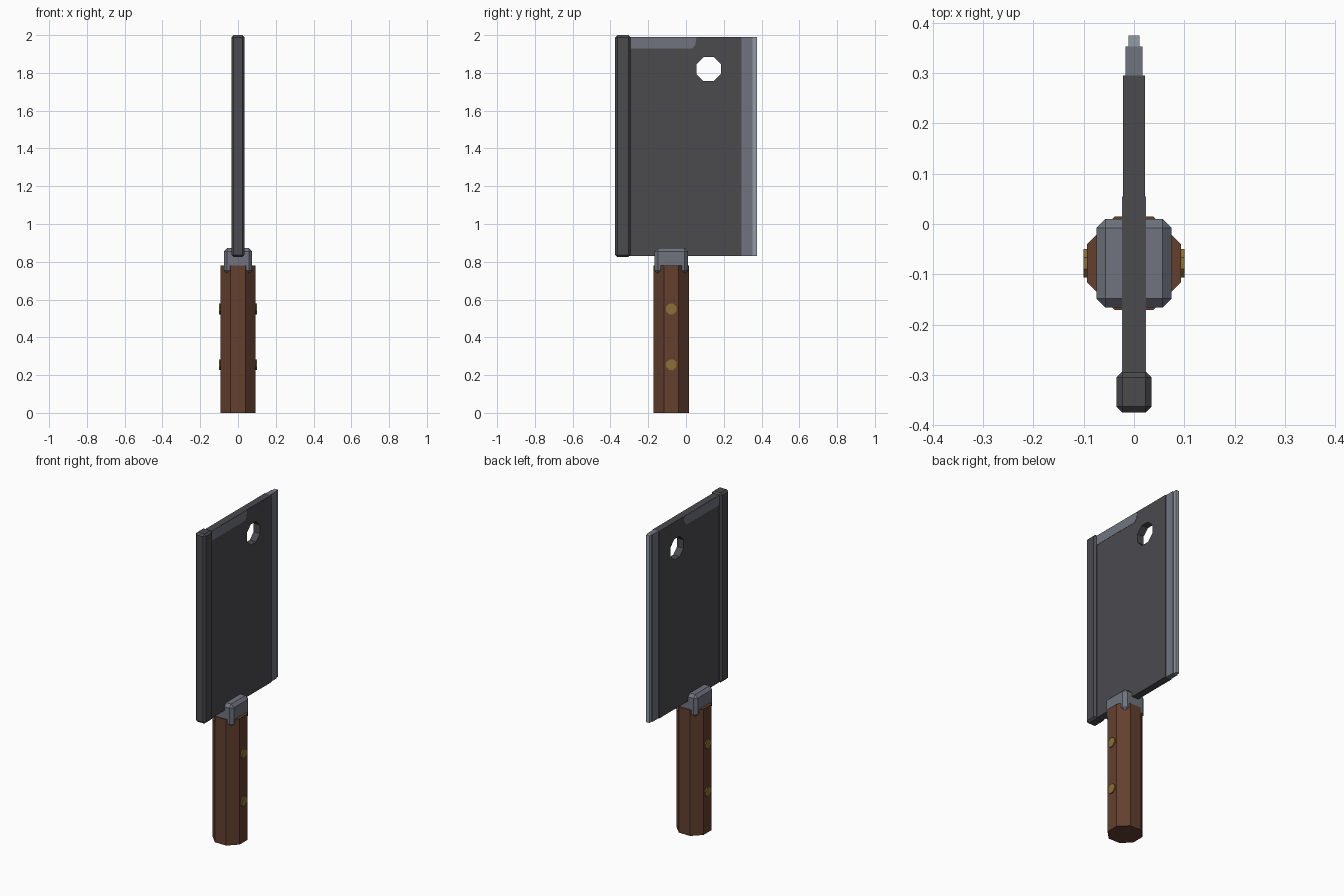
import bpy, bmesh, math
from mathutils import Vector

cube = bpy.data.objects.get("Cube")
if cube:
    bpy.data.objects.remove(cube)


def material(name, rgb):
    m = bpy.data.materials.new(name)
    m.use_nodes = True
    m.diffuse_color = (*rgb, 1)
    m.node_tree.nodes["Principled BSDF"].inputs["Base Color"].default_value = (*rgb, 1)
    return m


IRON = material("dark iron", (0.07, 0.07, 0.078))
STEEL = material("steel", (0.16, 0.175, 0.21))
EDGE = material("bright edge", (0.29, 0.33, 0.37))
WOOD = material("brown wood", (0.125, 0.05, 0.028))
BRASS = material("brass", (0.25, 0.16, 0.04))


def finish(name, bm, mat):
    mesh = bpy.data.meshes.new(name)
    bmesh.ops.recalc_face_normals(bm, faces=bm.faces)
    bm.to_mesh(mesh)
    bm.free()
    ob = bpy.data.objects.new(name, mesh)
    bpy.context.collection.objects.link(ob)
    if mat:
        mesh.materials.append(mat)
    return ob


def box(name, half_x, y, z, mat, bevel=0):
    """Box centred on x = 0 spanning the y and z ranges."""
    bm = bmesh.new()
    bmesh.ops.create_cube(bm, size=1)
    for v in bm.verts:
        v.co = Vector((v.co.x * 2 * half_x,
                       sum(y) / 2 + v.co.y * (y[1] - y[0]),
                       sum(z) / 2 + v.co.z * (z[1] - z[0])))
    if bevel:
        bmesh.ops.bevel(bm, geom=bm.edges[:], offset=bevel, segments=1,
                        affect='EDGES', profile=0.5)
    return finish(name, bm, mat)


def prism(name, points, start, end, mat):
    """Extrude a closed outline of 3D points from offset start to end."""
    bm = bmesh.new()
    face = bm.faces.new([bm.verts.new(Vector(p) + Vector(start)) for p in points])
    new = bmesh.ops.extrude_face_region(bm, geom=[face])["geom"]
    bmesh.ops.translate(bm, vec=Vector(end) - Vector(start),
                        verts=[g for g in new if isinstance(g, bmesh.types.BMVert)])
    return finish(name, bm, mat)


def octagon(apothem):
    r = apothem / math.cos(math.pi / 8)
    return [(r * math.cos((i + 0.5) * math.pi / 4),
             r * math.sin((i + 0.5) * math.pi / 4)) for i in range(8)]


# Blade with an octagonal hanging hole
blade = box("blade", 0.022, (-0.31, 0.295), (0.83, 1.99), IRON)
cutter = prism("hole_cutter", [(0, 0.12 + a, 1.82 + b) for a, b in octagon(0.064)],
               (-0.1, 0, 0), (0.1, 0, 0), IRON)
cutter.hide_render = True
cutter.hide_viewport = True
hole = blade.modifiers.new("hole", 'BOOLEAN')
hole.operation = 'DIFFERENCE'
hole.solver = 'EXACT'
hole.object = cutter

# Spine and stepped cutting edge
box("spine", 0.035, (-0.375, -0.293), (0.825, 2.0), IRON, 0.012)
box("edge_bevel", 0.017, (0.29, 0.353), (0.83, 1.99), STEEL)
box("cutting_edge", 0.011, (0.35, 0.375), (0.83, 1.99), EDGE)

# Worn highlight along the top of both blade faces
wear = [(0, -0.3, 1.93), (0, 0.035, 1.93), (0, 0.05, 1.95), (0, 0.055, 1.989), (0, -0.3, 1.989)]
for side, s in (("left", 1), ("right", -1)):
    prism("worn_patch_" + side, wear, (s * 0.02, 0, 0), (s * 0.0235, 0, 0), STEEL)

# Handle and bolster
GRIP_Y = -0.078
prism("handle", [(a, GRIP_Y + b, 0) for a, b in octagon(0.093)], (0, 0, 0), (0, 0, 0.78), WOOD)
box("bolster", 0.075, (GRIP_Y - 0.088, GRIP_Y + 0.088), (0.735, 0.873), STEEL, 0.018)

# Rivets on both sides of the handle
for side, s in (("left", 1), ("right", -1)):
    for level, z in (("lower", 0.255), ("upper", 0.55)):
        prism("rivet_" + level + "_" + side,
              [(0, GRIP_Y + a, z + b) for a, b in octagon(0.028)],
              (s * 0.08, 0, 0), (s * 0.1, 0, 0), BRASS)
